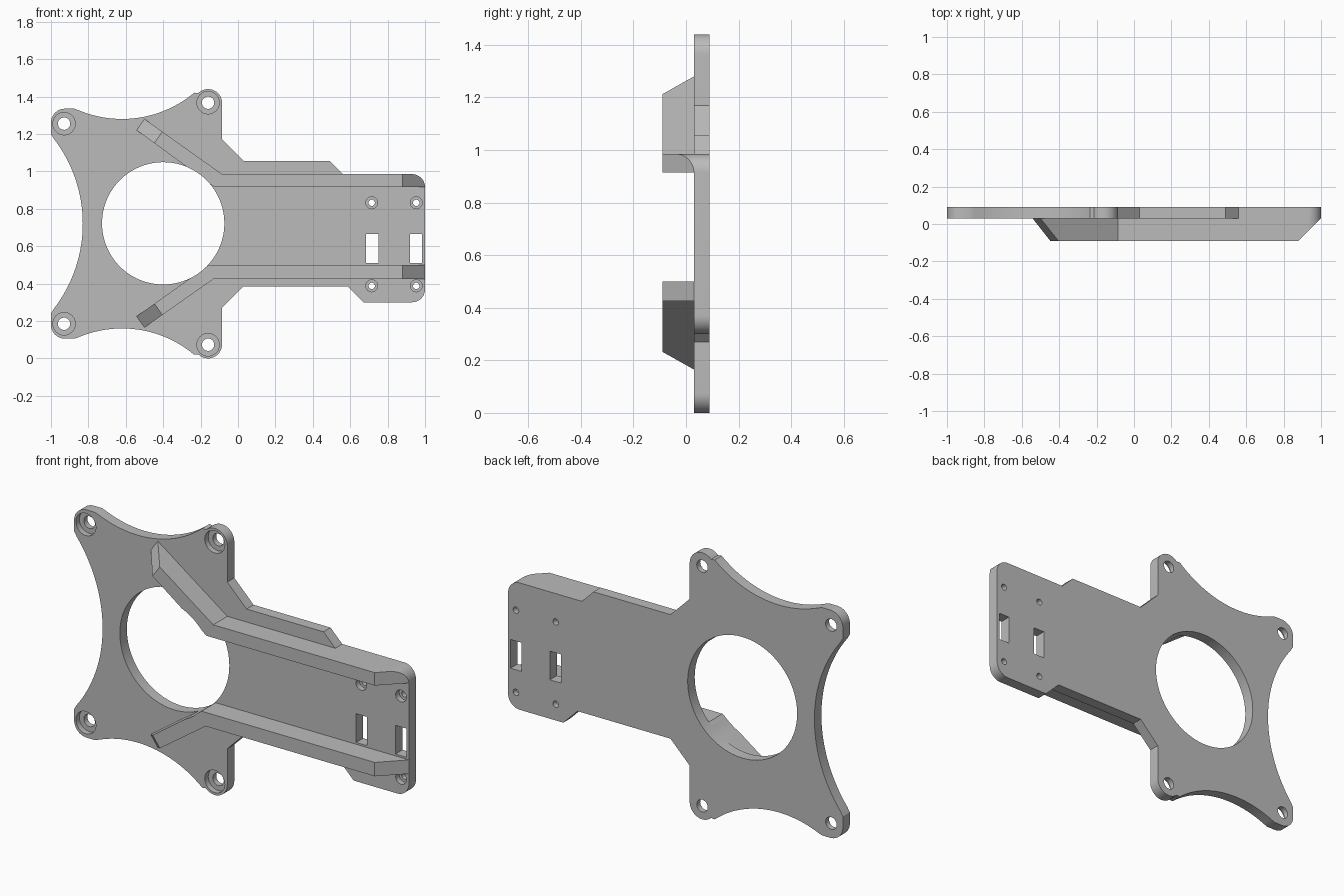
import bpy, bmesh
from math import sin, cos, pi, radians
from mathutils import Vector

HEIGHT = 1.44
FRONT, BACK, RIB_TOP = 0.03, 0.09, -0.09

cube = bpy.data.objects.get("Cube")
if cube:
    bpy.data.objects.remove(cube, do_unlink=True)

grey = bpy.data.materials.new("grey plastic")
GREY = (0.5, 0.5, 0.5, 1)
grey.use_nodes = True
grey.diffuse_color = GREY
bsdf = next(n for n in grey.node_tree.nodes if n.type == 'BSDF_PRINCIPLED')
bsdf.inputs["Base Color"].default_value = GREY


def arc(cx, cz, r, start, end, steps=12):
    """Points along an arc in the xz plane, angles in degrees."""
    angles = [radians(start + (end - start) * i / steps) for i in range(steps + 1)]
    return [(cx + r * cos(a), cz + r * sin(a)) for a in angles]


def flip(points):
    """Mirror a path top to bottom, keeping the walking direction."""
    return [(x, HEIGHT - z) for x, z in reversed(points)]


def prism(name, points, y0, y1, cuts=()):
    """Extrude an xz outline along y, then trim it with (point, normal) planes."""
    bm = bmesh.new()
    face = bm.faces.new([bm.verts.new((x, y0, z)) for x, z in points])
    new = bmesh.ops.extrude_face_region(bm, geom=[face])["geom"]
    verts = [v for v in new if isinstance(v, bmesh.types.BMVert)]
    bmesh.ops.translate(bm, verts=verts, vec=(0, y1 - y0, 0))
    for co, normal in cuts:
        geom = bm.verts[:] + bm.edges[:] + bm.faces[:]
        bmesh.ops.bisect_plane(bm, geom=geom, dist=1e-5, plane_co=co,
                               plane_no=normal, clear_outer=True)
        bmesh.ops.holes_fill(bm, edges=[e for e in bm.edges if e.is_boundary])
    bmesh.ops.recalc_face_normals(bm, faces=bm.faces)
    mesh = bpy.data.meshes.new(name)
    bm.to_mesh(mesh)
    bm.free()
    mesh.materials.append(grey)
    obj = bpy.data.objects.new(name, mesh)
    bpy.context.collection.objects.link(obj)
    return obj


def apply_boolean(target, tool, operation):
    mod = target.modifiers.new(operation, 'BOOLEAN')
    mod.operation, mod.solver, mod.object = operation, 'EXACT', tool
    bpy.context.view_layer.objects.active = target
    bpy.ops.object.modifier_apply(modifier=mod.name)
    bpy.data.objects.remove(tool, do_unlink=True)


# Plate outline: scalloped four-lobed head, then a stepped arm
upper_head = ([(-1, 1.2)] + arc(-0.925, 1.26, 0.075, 180, 90) + [(-0.875, 1.335)]
              + arc(-0.62, 1.88, 0.6, 247.5, 310, 24)
              + arc(-0.16, 1.365, 0.075, 135, 0, 16) + [(-0.085, 1.17)])
arm = ([(0.03, 1.055), (0.49, 1.055), (0.56, 0.985)]
       + arc(0.93, 0.915, 0.07, 90, 0) + arc(0.93, 0.37, 0.07, 0, -90)
       + [(0.67, 0.3), (0.585, 0.385), (0.03, 0.385)])
left_scallop = arc(-1.575, 0.72, 0.745, -37.6, 37.6, 32)
plate = prism("mounting_plate", upper_head + arm + flip(upper_head) + left_scallop,
              FRONT, BACK)


# Ribs: straight along the arm, splayed over the head, with sloping ends
def rib(name, path, tip_out, tip_in, rise):
    end_cut = (Vector((1, FRONT, 0)), Vector((1, -1, 0)))
    mid = (Vector(tip_out) + Vector(tip_in)) / 2
    along = Vector((-0.815, 0, rise))
    run = 0.117
    tip_cut = (Vector((mid.x, FRONT, mid.y)),
               along * (FRONT - RIB_TOP) - Vector((0, run, 0)))
    return prism(name, [tip_out] + path + [tip_in], FRONT + 0.02, RIB_TOP,
                 [end_cut, tip_cut])


upper_rib = rib("upper_rib", [(-0.085, 0.985)] + arc(0.93, 0.915, 0.07, 90, 0)
                + [(-0.125, 0.915)], (-0.5, 1.28), (-0.542, 1.22), 0.58)
lower_rib = rib("lower_rib", [(-0.13, 0.425), (1, 0.425), (1, 0.5), (-0.155, 0.5)],
                (-0.5, 0.165), (-0.542, 0.225), -0.58)
for part in (upper_rib, lower_rib):
    apply_boolean(plate, part, 'UNION')


# Openings: large bore, counterbored screw holes and strap slots
def drill(x, z, r, y0, y1, steps=32):
    hole = prism("drill", arc(x, z, r, 0, 360 * (steps - 1) / steps, steps - 1), y0, y1)
    apply_boolean(plate, hole, 'DIFFERENCE')


drill(-0.4, 0.722, 0.327, -0.2, 0.2, 96)
screws = [(x, z, 0.033, 0.06) for x, z in
          ((-0.93, 1.255), (-0.93, 0.185), (-0.16, 1.367), (-0.16, 0.073))]
screws += [(x, z, 0.017, 0.032) for x in (0.715, 0.953) for z in (0.832, 0.388)]
for x, z, r, head in screws:
    drill(x, z, r, -0.2, 0.2)
    drill(x, z, head, 0, FRONT + 0.03)
for x in (0.685, 0.92):
    slot = prism("slot", [(x, 0.51), (x + 0.065, 0.51), (x + 0.065, 0.665), (x, 0.665)],
                 -0.2, 0.2)
    apply_boolean(plate, slot, 'DIFFERENCE')

# Smooth the curved walls, keep the machined edges crisp
bpy.ops.object.select_all(action='DESELECT')
plate.select_set(True)
bpy.context.view_layer.objects.active = plate
bpy.ops.object.shade_smooth_by_angle(angle=radians(25))
